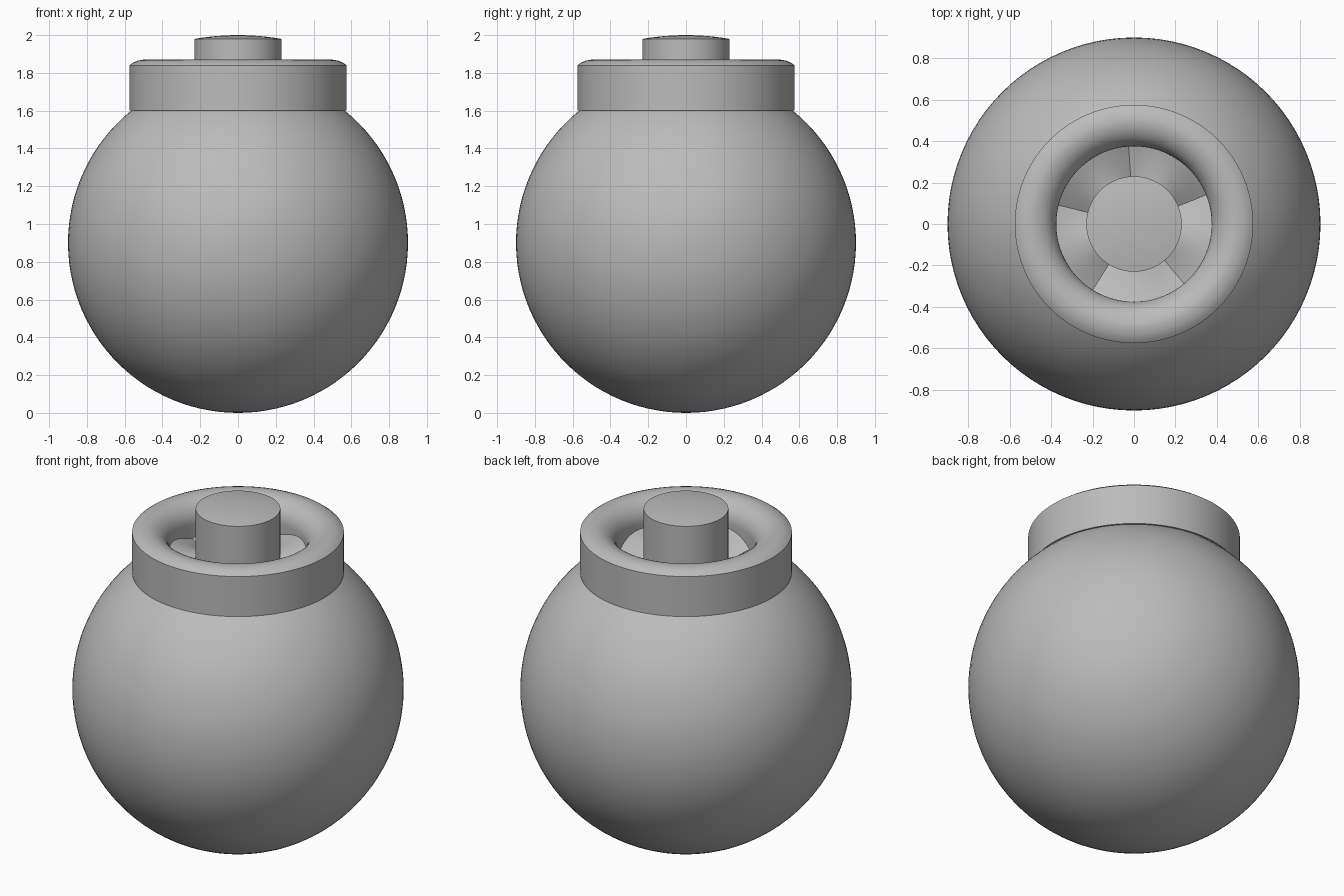
import bpy, bmesh, math

# Remove the default object
if "Cube" in bpy.data.objects:
    bpy.data.objects.remove(bpy.data.objects["Cube"], do_unlink=True)

# Single grey finish
GREY = (0.5, 0.5, 0.5, 1)
grey = bpy.data.materials.new("plain grey")
grey.use_nodes = True
grey.diffuse_color = GREY
grey.node_tree.nodes["Principled BSDF"].inputs["Base Color"].default_value = GREY


def finish(name, bm, angle=35):
    """Turn a bmesh into a smooth shaded object with sharp creases."""
    bmesh.ops.recalc_face_normals(bm, faces=bm.faces)
    mesh = bpy.data.meshes.new(name)
    bm.to_mesh(mesh)
    bm.free()
    mesh.materials.append(grey)
    obj = bpy.data.objects.new(name, mesh)
    bpy.context.collection.objects.link(obj)
    bpy.ops.object.select_all(action="DESELECT")
    obj.select_set(True)
    bpy.context.view_layer.objects.active = obj
    bpy.ops.object.shade_smooth_by_angle(angle=math.radians(angle))
    return obj


def lathe(name, profile, closed=False, angle=35, steps=96):
    """Spin a (radius, height) profile around the vertical axis."""
    bm = bmesh.new()
    verts = [bm.verts.new((r, 0, z)) for r, z in profile]
    pairs = list(zip(verts, verts[1:] + verts[:1]))
    if not closed:
        pairs.pop()
    edges = [bm.edges.new(p) for p in pairs]
    bmesh.ops.spin(bm, geom=verts + edges, cent=(0, 0, 0), axis=(0, 0, 1),
                   angle=math.tau, steps=steps)
    bmesh.ops.remove_doubles(bm, verts=bm.verts, dist=0.0001)
    return finish(name, bm, angle)


# Round body, left open under the collar
R = 0.9
start = math.asin(0.4 / R)
body = [(R * math.sin(a), R + R * math.cos(a))
        for a in (start + (math.pi - start) * i / 48 for i in range(49))]
lathe("body", body)

# Collar ring with a rounded lip rolling into the hole
lip = [(0.575, 1.6), (0.575, 1.84), (0.555, 1.855), (0.53, 1.865), (0.5, 1.87)]
lip += [(0.5 - 0.125 * math.sin(a), 1.75 + 0.12 * math.cos(a))
        for a in (math.pi / 2 * i / 12 for i in range(1, 13))]
lip += [(0.375, 1.6)]
lathe("collar", lip, closed=True)

# Central button with a slightly domed cap
dome = [(0.23 * (1 - i / 6), 2.0 - 0.02 * (1 - i / 6) ** 2) for i in range(7)]
lathe("button", [(0.23, 1.58)] + dome, angle=25)

# Five arched vanes on the floor between button and collar
bm = bmesh.new()
SEG = 12
for k in range(5):
    rows = []
    for i in range(SEG + 1):
        t = i / SEG
        a = math.radians(22 + 72 * (k + t))
        z = 1.63 + 0.06 * math.sin(math.pi * t)
        rows.append([bm.verts.new((r * math.cos(a), r * math.sin(a), z + dz))
                     for r, dz in ((0.22, 0), (0.3, 0.01), (0.385, 0.04))])
    for a, b in zip(rows, rows[1:]):
        for j in range(2):
            bm.faces.new((a[j], a[j + 1], b[j + 1], b[j]))
bmesh.ops.remove_doubles(bm, verts=bm.verts, dist=0.0001)
finish("floor_vanes", bm)
